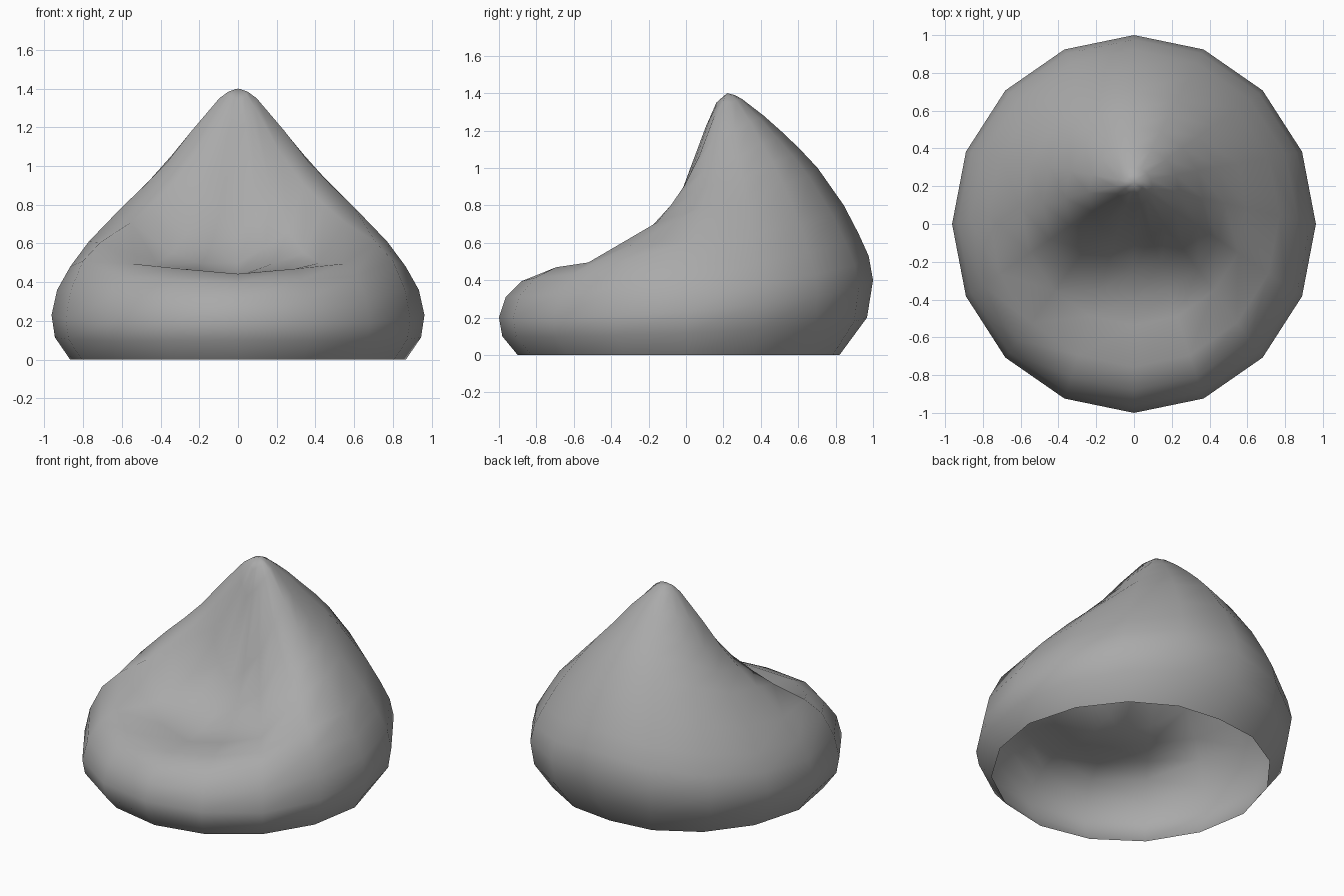
import bpy, bmesh, math
from mathutils import Vector

cube = bpy.data.objects.get("Cube")
if cube:
    bpy.data.objects.remove(cube)

SIDES = 16
APEX = Vector((0, 0.22, 1.4))

# Upper rings: fraction of the way from the peak out to the widest outline
REACH = [.97, .9, .8, .62, .5, .38, .25, .1, .05]

# Heights on those rings, keyed by column counted round from the front (0) to the back (8)
HEIGHTS = {
    0: [.31, .395, .443, .43, .445, .50, .65, 1.18, 1.34],
    2: [.32, .43, .495, .50, .55, .66, .87, 1.26, 1.36],
    3: [.36, .51, .605, .71, .80, .905, 1.06, 1.3, 1.37],
    4: [.36, .48, .61, .79, .90, 1.02, 1.18, 1.35, 1.385],
    5: [.39, .50, .65, .83, .94, 1.06, 1.2, 1.35, 1.385],
    6: [.43, .55, .70, .91, 1.03, 1.13, 1.25, 1.36, 1.39],
    8: [.53, .65, .80, 1.0, 1.1, 1.19, 1.28, 1.37, 1.39],
}
# Foot reach and height of the widest point round the bag
BULGE = {0: [.918, .2], 2: [.915, .19], 4: [.9, .23], 8: [.77, .4]}


def blend(table, column):
    """Interpolate a row of the table at any column."""
    low = max(k for k in table if k <= column)
    high = min(k for k in table if k >= column)
    f = (column - low) / (high - low) if high > low else 0
    return [a + (b - a) * f for a, b in zip(table[low], table[high])]


def column_points(i):
    """Points of one seam, from the foot up to just below the peak."""
    angle = math.tau * i / SIDES
    rim = Vector((0.963 * math.sin(angle), -math.cos(angle), 0))
    c = min(i, SIDES - i)
    foot, wide = blend(BULGE, c)
    profile = [(foot, 0), (foot + (1 - foot) * .82, wide * .5), (1, wide)]
    profile += zip(REACH, blend(HEIGHTS, c))
    centre = Vector((0, APEX.y, 0))
    return [centre.lerp(rim, t) + Vector((0, 0, z)) for t, z in profile]


# Soft bag: seams joined by quads, closed at the peak, open underneath
bm = bmesh.new()
seams = [[bm.verts.new(p) for p in column_points(i)] for i in range(SIDES)]
peak = bm.verts.new(APEX)
for i, a in enumerate(seams):
    b = seams[(i + 1) % SIDES]
    for k in range(len(a) - 1):
        bm.faces.new((a[k], b[k], b[k + 1], a[k + 1]))
    bm.faces.new((a[-1], b[-1], peak))
for face in bm.faces:
    face.smooth = True

mesh = bpy.data.meshes.new("bean_bag_seat")
bm.to_mesh(mesh)
bm.free()
seat = bpy.data.objects.new("bean_bag_seat", mesh)
bpy.context.collection.objects.link(seat)

# Plain grey fabric
fabric = bpy.data.materials.new("grey_fabric")
fabric.use_nodes = True
grey = (0.4, 0.4, 0.4, 1)
fabric.diffuse_color = grey
fabric.node_tree.nodes["Principled BSDF"].inputs["Base Color"].default_value = grey
mesh.materials.append(fabric)
